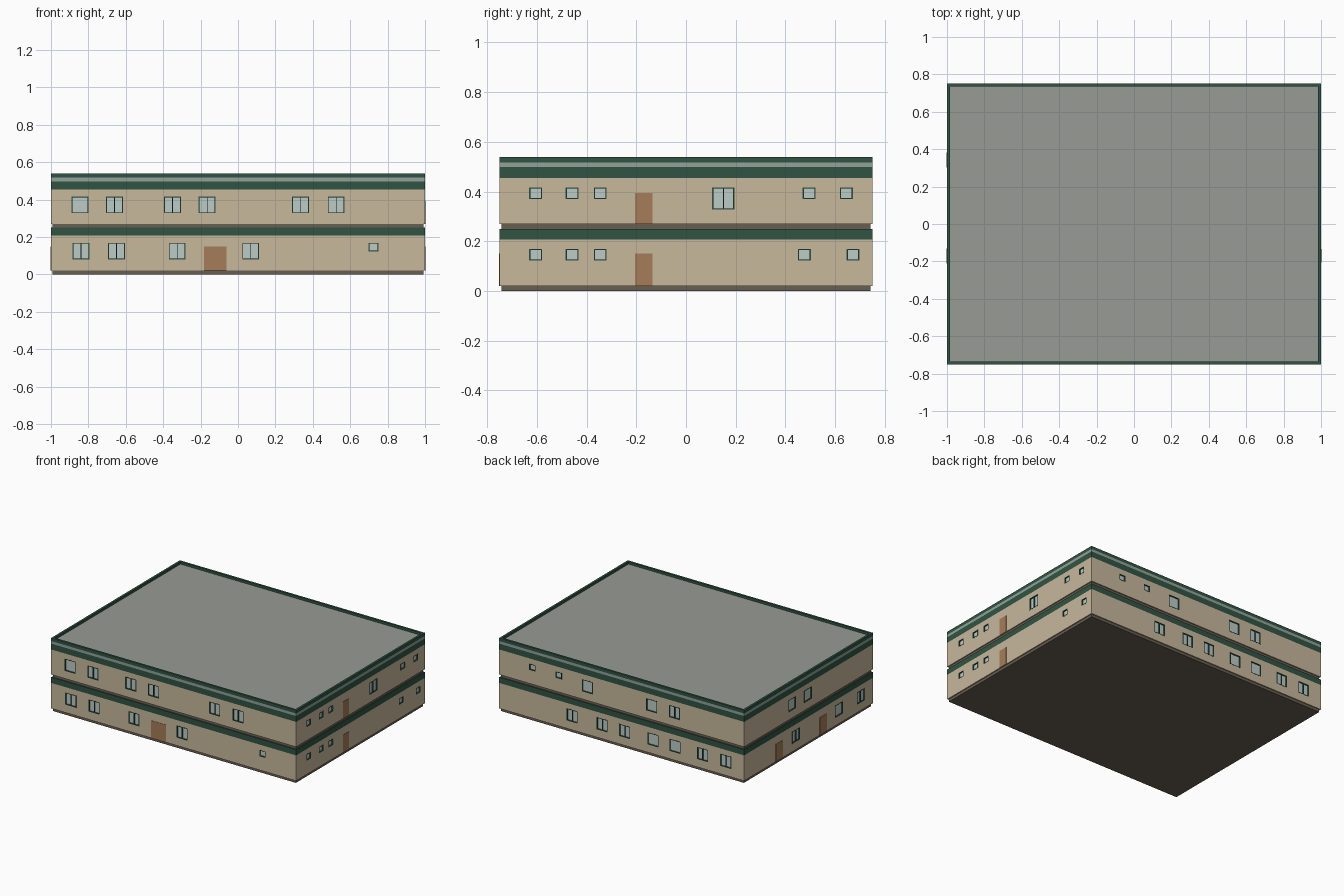
import bpy, bmesh
from mathutils import Matrix, Vector
from math import pi

if "Cube" in bpy.data.objects:
    bpy.data.objects.remove(bpy.data.objects["Cube"])

HX, HY = 1.0, 0.75


def material(name, rgb):
    m = bpy.data.materials.new(name)
    lin = [(c / 255 / 12.92) if c < 11 else ((c / 255 + 0.055) / 1.055) ** 2.4 for c in rgb]
    m.diffuse_color = (*lin, 1)
    m.use_nodes = True
    m.node_tree.nodes["Principled BSDF"].inputs["Base Color"].default_value = m.diffuse_color
    return m


WALL = material("sand wall", (200, 184, 156))
GREEN = material("dark green trim", (48, 84, 68))
STRIPE = material("grey green stripe", (146, 163, 152))
ROOF = material("grey roof", (152, 155, 149))
BASE = material("brown plinth", (105, 94, 81))
DOOR = material("brown door", (166, 124, 88))
GLASS = material("pale glass", (187, 203, 197))


def add_box(bm, lo, hi, frame=Matrix()):
    lo, hi = Vector(lo), Vector(hi)
    m = frame @ Matrix.Translation((lo + hi) / 2) @ Matrix.Diagonal((*(hi - lo), 1))
    bmesh.ops.create_cube(bm, size=1, matrix=m)


def finish(name, bm, mat):
    bmesh.ops.recalc_face_normals(bm, faces=bm.faces)
    me = bpy.data.meshes.new(name)
    bm.to_mesh(me)
    bm.free()
    me.materials.append(mat)
    ob = bpy.data.objects.new(name, me)
    bpy.context.collection.objects.link(ob)
    return ob


def slab(name, z0, z1, mat, inset=0.0):
    bm = bmesh.new()
    add_box(bm, (-HX + inset, -HY + inset, z0), (HX - inset, HY - inset, z1))
    return finish(name, bm, mat)


# Stacked floors: plinth, wall and trim band for each
slab("lower_plinth", 0, 0.02, BASE, 0.008)
walls = [slab("lower_wall", 0.02, 0.208, WALL)]
slab("lower_trim", 0.208, 0.25, GREEN)
slab("upper_plinth", 0.25, 0.27, BASE, 0.008)
walls.append(slab("upper_wall", 0.27, 0.455, WALL))
slab("upper_trim", 0.455, 0.498, GREEN)
slab("roof_edge_stripe", 0.498, 0.517, STRIPE)
slab("roof_surface", 0.517, 0.522, ROOF, 0.012)

# Parapet rim around the roof
bm = bmesh.new()
T = 0.016
for s in (-1, 1):
    add_box(bm, (-HX, min(s * HY, s * (HY - T)), 0.517), (HX, max(s * HY, s * (HY - T)), 0.54))
    add_box(bm, (min(s * HX, s * (HX - T)), -HY + T, 0.517), (max(s * HX, s * (HX - T)), HY - T, 0.54))
finish("roof_parapet", bm, GREEN)

# Side frames: local x along the wall, local -y outward, wall surface at y = 0
SIDES = {
    "front": Matrix.Translation((0, -HY, 0)),
    "right": Matrix.Translation((HX, 0, 0)) @ Matrix.Rotation(pi / 2, 4, 'Z'),
    "back": Matrix.Translation((0, HY, 0)) @ Matrix.Rotation(pi, 4, 'Z'),
    "left": Matrix.Translation((-HX, 0, 0)) @ Matrix.Rotation(-pi / 2, 4, 'Z'),
}
FLIP = {"front": 1, "right": 1, "back": -1, "left": -1}

# Window centres (world x or y): s = small, p = single pane, d = double pane
WINDOWS = {
    ("front", 0): {"d": [-0.84, -0.65, -0.325, 0.068], "s": [0.725]},
    ("front", 1): {"p": [-0.845], "d": [-0.66, -0.35, -0.165, 0.335, 0.525]},
    ("right", 0): {"s": [-0.605, -0.458, -0.345, 0.476, 0.672]},
    ("right", 1): {"s": [-0.605, -0.458, -0.345, 0.495, 0.645], "d": [0.15]},
    ("back", 0): {"d": [0.405, 0.16, -0.025, -0.66, -0.85], "p": [-0.255, -0.435]},
    ("back", 1): {"s": [0.73, 0.515], "p": [0.28, -0.245], "d": [-0.43]},
    ("left", 0): {"d": [0.145, -0.61], "p": [-0.355]},
    ("left", 1): {"p": [0.19, 0.005]},
}
# Doors: side, centre, width, bottom, top
DOORS = [
    ("front", -0.122, 0.122, 0.02, 0.15),
    ("right", -0.17, 0.07, 0.02, 0.15),
    ("right", -0.17, 0.07, 0.27, 0.395),
    ("left", 0.343, 0.08, 0.02, 0.15),
    ("left", -0.17, 0.08, 0.02, 0.15),
]

DEPTH, BAR = 0.012, 0.005
frames, panes = bmesh.new(), bmesh.new()
cutters = [bmesh.new(), bmesh.new()]


def window(side, floor, centre, kind):
    m = SIDES[side]
    c = centre * FLIP[side]
    w, h = (0.052, 0.047) if kind == "s" else (0.09, 0.09)
    x0, x1 = c - w / 2, c + w / 2
    z1 = 0.169 if floor == 0 else 0.417
    z0 = z1 - h
    add_box(cutters[floor], (x0, -0.02, z0), (x1, DEPTH, z1), m)
    add_box(panes, (x0, DEPTH - 0.004, z0), (x1, DEPTH, z1), m)
    bars = [(x0, x0 + BAR, z0, z1), (x1 - BAR, x1, z0, z1),
            (x0, x1, z0, z0 + BAR), (x0, x1, z1 - BAR, z1)]
    if kind == "d":
        bars.append((c - 0.002, c + 0.002, z0, z1))
    for a, b, p, q in bars:
        add_box(frames, (a, -0.0005, p), (b, DEPTH, q), m)


for (side, floor), kinds in WINDOWS.items():
    for kind, centres in kinds.items():
        for centre in centres:
            window(side, floor, centre, kind)

finish("window_frames", frames, GREEN)
finish("window_panes", panes, GLASS)

# Cut the window recesses into the walls
for wall, cutter_mesh in zip(walls, cutters):
    cutter = finish(wall.name + "_cutter", cutter_mesh, WALL)
    cutter.hide_render = True
    cutter.hide_viewport = True
    mod = wall.modifiers.new("window_recesses", 'BOOLEAN')
    mod.operation = 'DIFFERENCE'
    mod.solver = 'EXACT'
    mod.object = cutter

# Door plates
bm = bmesh.new()
for side, centre, w, z0, z1 in DOORS:
    c = centre * FLIP[side]
    add_box(bm, (c - w / 2, -0.002, z0), (c + w / 2, 0.003, z1), SIDES[side])
finish("doors", bm, DOOR)
